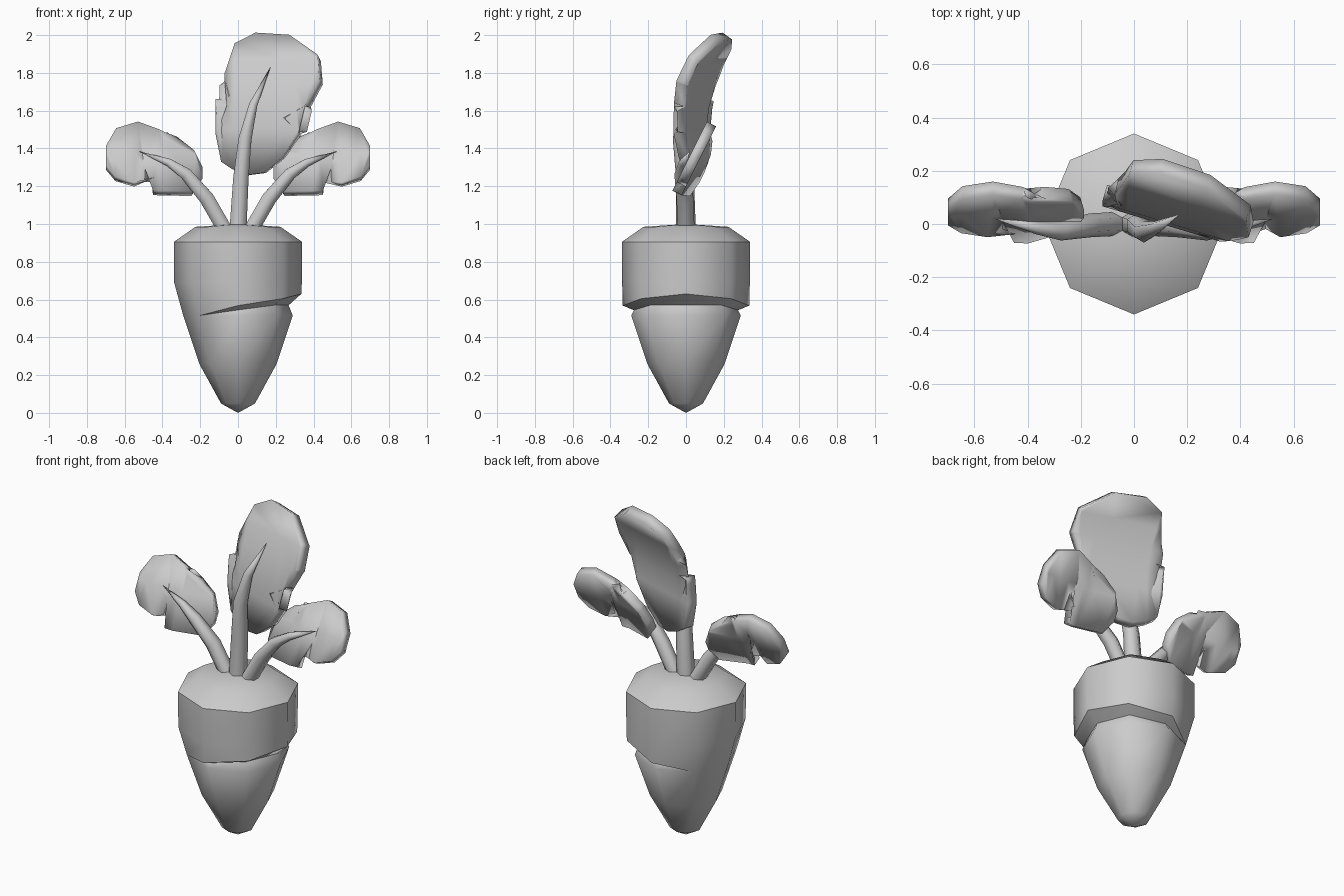
import bpy, bmesh, math
from mathutils import Vector

if "Cube" in bpy.data.objects:
    bpy.data.objects.remove(bpy.data.objects["Cube"])


def make_object(name, bm, angle):
    bmesh.ops.remove_doubles(bm, verts=bm.verts[:], dist=0.0005)
    bmesh.ops.recalc_face_normals(bm, faces=bm.faces[:])
    mesh = bpy.data.meshes.new(name)
    bm.to_mesh(mesh)
    bm.free()
    obj = bpy.data.objects.new(name, mesh)
    bpy.context.collection.objects.link(obj)
    bpy.ops.object.select_all(action='DESELECT')
    obj.select_set(True)
    bpy.context.view_layer.objects.active = obj
    bpy.ops.object.shade_smooth_by_angle(angle=math.radians(angle))
    return obj


def skin(bm, rings, tip_start=None, tip_end=None):
    """Bridge equal-sized rings of points, closing the ends with a point or a cap."""
    rows = [[bm.verts.new(p) for p in ring] for ring in rings]
    n = len(rows[0])
    for a, b in zip(rows, rows[1:]):
        for i in range(n):
            j = (i + 1) % n
            bm.faces.new((a[i], a[j], b[j], b[i]))
    for row, tip in ((rows[0], tip_start), (rows[-1], tip_end)):
        if tip is None:
            bm.faces.new(row)
        else:
            t = bm.verts.new(tip)
            for i in range(n):
                bm.faces.new((row[i], row[(i + 1) % n], t))


# Root: eight-sided, with a cut that opens towards +x
def ring(radii, heights):
    return [(radii[i] * math.cos(i * math.pi / 4),
             radii[i] * math.sin(i * math.pi / 4), heights[i]) for i in range(8)]


def spread(a):
    """Values for angles 0, 45, 90, 135, 180, mirrored front to back."""
    return a + a[3:0:-1]


root_rings = [
    ring([0.09] * 8, [0.05] * 8),
    ring([0.205] * 8, [0.26] * 8),
    ring([0.29] * 5 + [0.29] * 3, [0.515] * 8),
    ring(spread([0.268, 0.268, 0.275, 0.29, 0.29]),
         spread([0.57, 0.57, 0.545, 0.515, 0.515])),
    ring(spread([0.335, 0.335, 0.335, 0.29, 0.29]),
         spread([0.63, 0.605, 0.568, 0.515, 0.515])),
    ring([0.338] * 8, [0.69] * 8),
    ring([0.34] * 8, [0.905] * 8),
    ring([0.225] * 8, [0.985] * 8),
]
bm = bmesh.new()
skin(bm, root_rings, (0, 0, 0), (0, 0, 1.0))
make_object("root", bm, 50)


# Stems: tapered six-sided tubes along a short path
def stem(name, path, radii, side=1):
    pts = [Vector((x * side, y, z)) for x, y, z in path]
    rings = []
    for i, r in enumerate(radii):
        t = (pts[i + 1] - pts[max(i - 1, 0)]).normalized()
        u = Vector((0, 1, 0))
        u = (u - t * u.dot(t)).normalized()
        v = t.cross(u)
        rings.append([pts[i] + r * (math.cos(a) * u + math.sin(a) * v)
                      for a in (k * math.pi / 3 for k in range(6))])
    bm = bmesh.new()
    skin(bm, rings, None, pts[-1])
    make_object(name, bm, 65)


# Leaves: notched outline, draped over a curved surface and thickened
def leaf(name, outline, drape, cuts, thickness, side=1):
    bm = bmesh.new()
    bm.faces.new([bm.verts.new((x, 0, z)) for x, z in outline])
    bmesh.ops.triangulate(bm, faces=bm.faces[:])
    for co, no in cuts:
        bmesh.ops.bisect_plane(bm, geom=bm.verts[:] + bm.edges[:] + bm.faces[:],
                               plane_co=co, plane_no=no)
    for v in bm.verts:
        v.co.y = drape(v.co.x, v.co.z)
        v.co.x *= side
    obj = make_object(name, bm, 40)
    mod = obj.modifiers.new("thickness", 'SOLIDIFY')
    mod.thickness = thickness
    mod.offset = 0
    return obj


stem("middle_stem",
     [(0, 0, 0.97), (0.015, -0.005, 1.24), (0.037, -0.03, 1.45),
      (0.08, -0.015, 1.63), (0.172, 0.037, 1.83)],
     [0.052, 0.047, 0.04, 0.026])

side_path = [(0.07, 0, 0.97), (0.165, -0.005, 1.135), (0.275, -0.025, 1.265),
             (0.365, -0.015, 1.325), (0.525, 0.02, 1.385)]

big_outline = [(-0.02, 1.29), (-0.08, 1.33), (-0.11, 1.48), (-0.11, 1.655),
               (-0.035, 1.67), (-0.065, 1.78), (-0.01, 1.94), (0.10, 1.995),
               (0.28, 1.985), (0.43, 1.88), (0.44, 1.75), (0.375, 1.63),
               (0.25, 1.56), (0.33, 1.48), (0.24, 1.35), (0.14, 1.27), (0.06, 1.26)]
leaf("middle_leaf", big_outline,
     lambda x, z: 0.065 - 0.3 * x + 0.75 * max(0, z - 1.5) ** 2,
     [((0, 0, z), (0, 0, 1)) for z in (1.5, 1.62, 1.74, 1.86)], 0.065)

small_outline = [(0.53, 1.53), (0.42, 1.49), (0.37, 1.42), (0.33, 1.45),
                 (0.24, 1.38), (0.195, 1.29), (0.195, 1.23), (0.24, 1.16),
                 (0.45, 1.165), (0.44, 1.235), (0.55, 1.21), (0.65, 1.24),
                 (0.70, 1.30), (0.70, 1.40), (0.645, 1.495)]
for label, side in (("right", 1), ("left", -1)):
    stem(label + "_stem", side_path, [0.045, 0.045, 0.037, 0.024], side)
    leaf(label + "_leaf", small_outline,
         lambda x, z: 0.05 + 0.5 * (z - 1.36) + 0.3 * max(0, 0.4 - x),
         [((0.4, 0, 0), (1, 0, 0)), ((0, 0, 1.36), (0, 0, 1))], 0.055, side)
